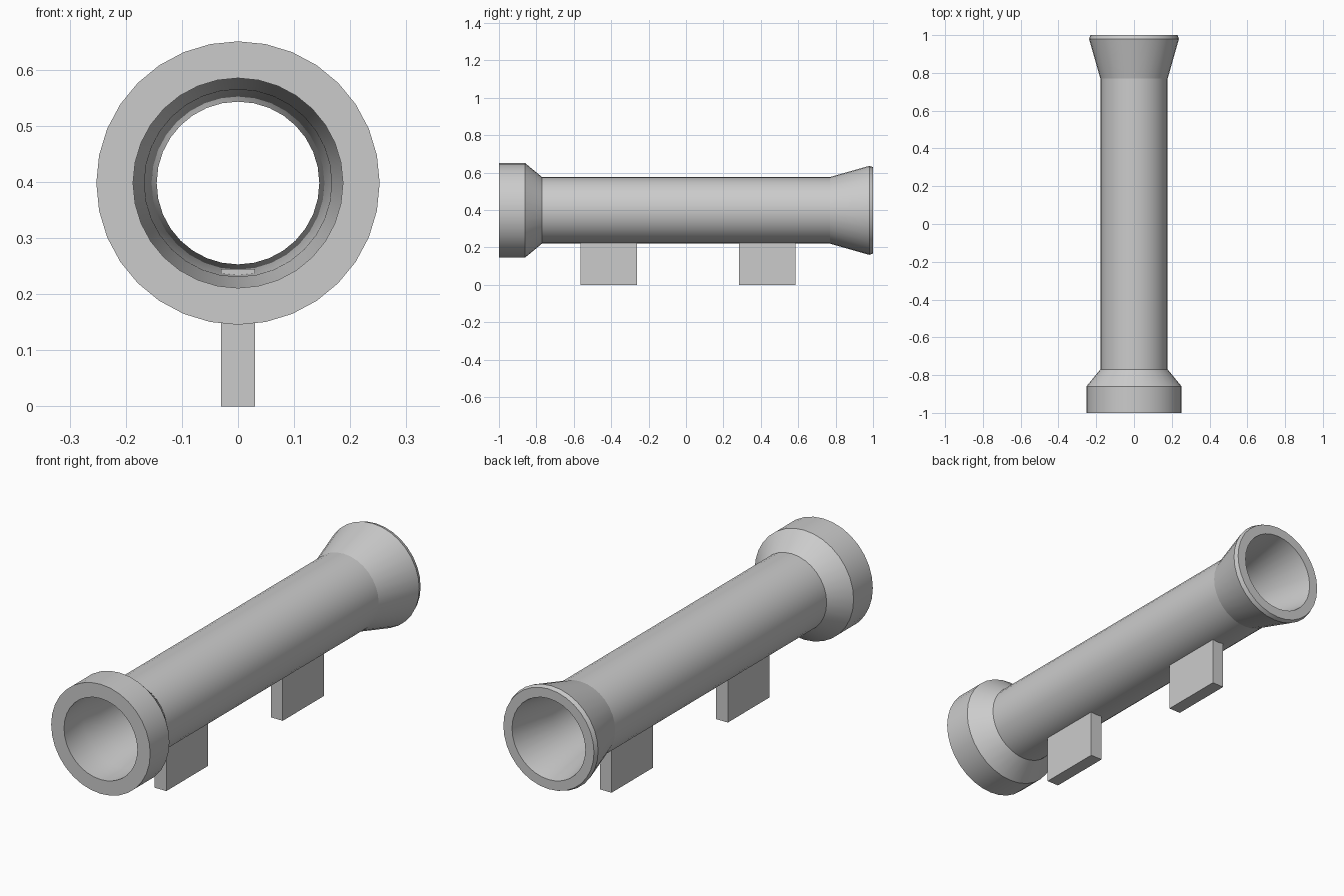
import bpy, bmesh
from math import sin, cos, tau, radians

if "Cube" in bpy.data.objects:
    bpy.data.objects.remove(bpy.data.objects["Cube"])

AXIS_Z, SIDES = 0.398, 32


def finish(bm, name):
    bmesh.ops.recalc_face_normals(bm, faces=bm.faces)
    mesh = bpy.data.meshes.new(name)
    bm.to_mesh(mesh)
    bm.free()
    obj = bpy.data.objects.new(name, mesh)
    bpy.context.collection.objects.link(obj)
    return obj


def lathe(name, profile):
    """Revolve a closed (y, radius) profile around the tube axis."""
    bm = bmesh.new()
    rings = [[bm.verts.new((r * sin(tau * i / SIDES), y, AXIS_Z + r * cos(tau * i / SIDES)))
              for i in range(SIDES)] for y, r in profile]
    for a, b in zip(rings, rings[1:] + rings[:1]):
        for i in range(SIDES):
            j = (i + 1) % SIDES
            bm.faces.new((a[i], a[j], b[j], b[i]))
    obj = finish(bm, name)
    bpy.context.view_layer.objects.active = obj
    obj.select_set(True)
    bpy.ops.object.shade_smooth_by_angle(angle=radians(14))
    obj.select_set(False)
    return obj


def box(name, lo, hi):
    bm = bmesh.new()
    bmesh.ops.create_cube(bm, size=1)
    for v in bm.verts:
        v.co = [(l + h) / 2 + c * (h - l) for l, h, c in zip(lo, hi, v.co)]
    return finish(bm, name)


# Hollow tube: collar in front, flared mouth at the back
lathe("tube", [
    (-1.0, 0.2525), (-0.86, 0.2525), (-0.77, 0.178),
    (0.77, 0.178), (0.98, 0.238), (1.0, 0.231),
    (1.0, 0.187), (0.77, 0.145), (-0.77, 0.167), (-0.86, 0.187), (-1.0, 0.187),
])

# Two flat grips below, poking slightly into the bore
for name, y0, y1 in (("front_grip", -0.565, -0.262), ("rear_grip", 0.283, 0.585)):
    box(name, (-0.03, y0, 0), (0.03, y1, 0.245))
